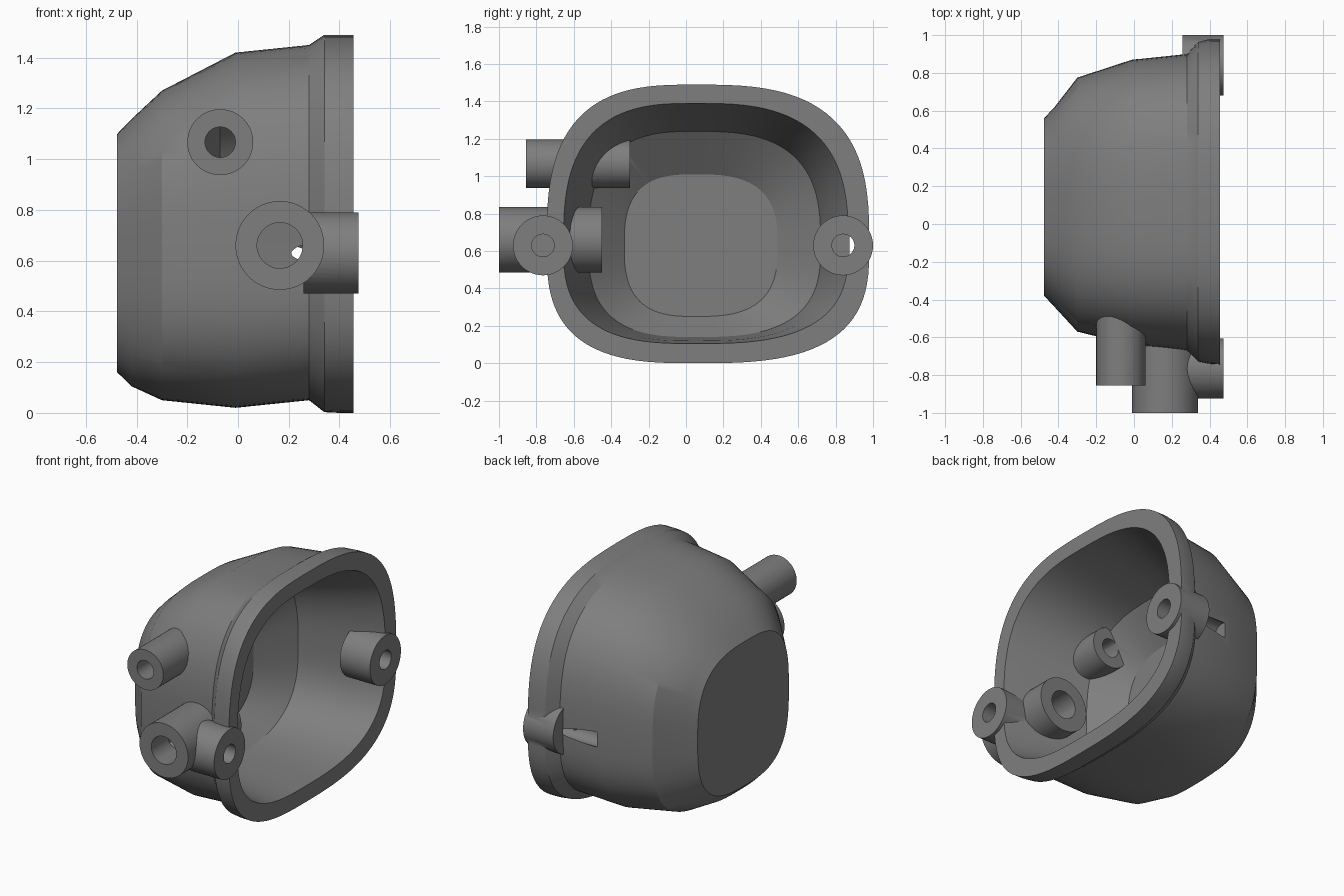
import bpy, bmesh, math
from mathutils import Matrix, Vector

if "Cube" in bpy.data.objects:
    bpy.data.objects.remove(bpy.data.objects["Cube"])

CY, CZ, SEG = 0.05, 0.63, 96

grey = bpy.data.materials.new("plain grey")
grey.diffuse_color = (0.21, 0.21, 0.21, 1)
grey.use_nodes = True
grey.node_tree.nodes["Principled BSDF"].inputs["Base Color"].default_value = grey.diffuse_color


def finish(bm, name):
    bmesh.ops.recalc_face_normals(bm, faces=bm.faces)
    me = bpy.data.meshes.new(name)
    bm.to_mesh(me)
    bm.free()
    me.materials.append(grey)
    ob = bpy.data.objects.new(name, me)
    bpy.context.collection.objects.link(ob)
    return ob


def loft(name, stations, power):
    """Rounded-square rings along x; station = x, ymin, ymax, zmin, zmax."""
    bm = bmesh.new()
    rings = []
    for x, y0, y1, z0, z1 in stations:
        ring = []
        for i in range(SEG):
            t = 2 * math.pi * i / SEG
            c, s = math.cos(t), math.sin(t)
            u = abs(c) ** (2 / power)
            v = abs(s) ** (2 / power)
            y = CY + u * ((y1 - CY) if c > 0 else (y0 - CY))
            z = CZ + v * ((z1 - CZ) if s > 0 else (z0 - CZ))
            ring.append(bm.verts.new((x, y, z)))
        rings.append(ring)
    for a, b in zip(rings, rings[1:]):
        for i in range(SEG):
            j = (i + 1) % SEG
            bm.faces.new((a[i], a[j], b[j], b[i]))
    bm.faces.new(rings[0])
    bm.faces.new(rings[-1])
    return finish(bm, name)


def rod(name, p, q, r):
    p, q = Vector(p), Vector(q)
    bm = bmesh.new()
    rot = (q - p).to_track_quat('Z', 'Y').to_matrix().to_4x4()
    bmesh.ops.create_cone(bm, cap_ends=True, segments=48, radius1=r, radius2=r,
                          depth=(q - p).length,
                          matrix=Matrix.Translation((p + q) / 2) @ rot)
    return finish(bm, name)


def combine(base, tool, op):
    m = base.modifiers.new("cut", 'BOOLEAN')
    m.operation, m.object, m.solver = op, tool, 'EXACT'
    bpy.context.view_layer.objects.active = base
    bpy.ops.object.modifier_apply(modifier=m.name)
    bpy.data.objects.remove(tool)


# Bowl-shaped housing with a flared rim, open to +x
housing = loft("housing", [
    (-0.476, -0.38, 0.56, 0.16, 1.10),
    (-0.42, -0.44, 0.62, 0.105, 1.158),
    (-0.30, -0.57, 0.775, 0.05, 1.27),
    (-0.01, -0.64, 0.87, 0.02, 1.42),
    (0.28, -0.67, 0.90, 0.05, 1.45),
    (0.34, -0.73, 0.965, 0.003, 1.49),
    (0.40, -0.742, 0.98, 0.0, 1.49),
    (0.455, -0.745, 0.98, 0.0, 1.49)], 2.92)
cavity = loft("cavity", [
    (-0.23, -0.33, 0.49, 0.25, 1.01),
    (-0.07, -0.52, 0.72, 0.14, 1.24),
    (0.28, -0.605, 0.795, 0.12, 1.345),
    (0.455, -0.655, 0.868, 0.105, 1.39),
    (0.60, -0.66, 0.875, 0.10, 1.395)], 2.85)
combine(housing, cavity, 'DIFFERENCE')

# Two pipe stubs through the front wall, two screw lugs on the rim
pipes = [(-0.07, 1.067, 0.13, 0.06, -0.855, -0.30),
         (0.165, 0.66, 0.175, 0.09, -1.0, -0.45)]
lugs = [-0.765, 0.84]
for x, z, r, h, y0, y1 in pipes:
    combine(housing, rod("pipe", (x, y0, z), (x, y1, z), r), 'UNION')
for y in lugs:
    combine(housing, rod("lug", (0.258, y, 0.63), (0.475, y, 0.63), 0.16), 'UNION')

# Bores through the pipes and lugs
for x, z, r, h, y0, y1 in pipes:
    combine(housing, rod("bore", (x, y0 - 0.1, z), (x, y1 + 0.1, z), h), 'DIFFERENCE')
for y in lugs:
    combine(housing, rod("bore", (0.03, y, 0.63), (0.6, y, 0.63), 0.06), 'DIFFERENCE')

housing.select_set(True)
bpy.context.view_layer.objects.active = housing
bpy.ops.object.shade_smooth_by_angle(angle=math.radians(30))
